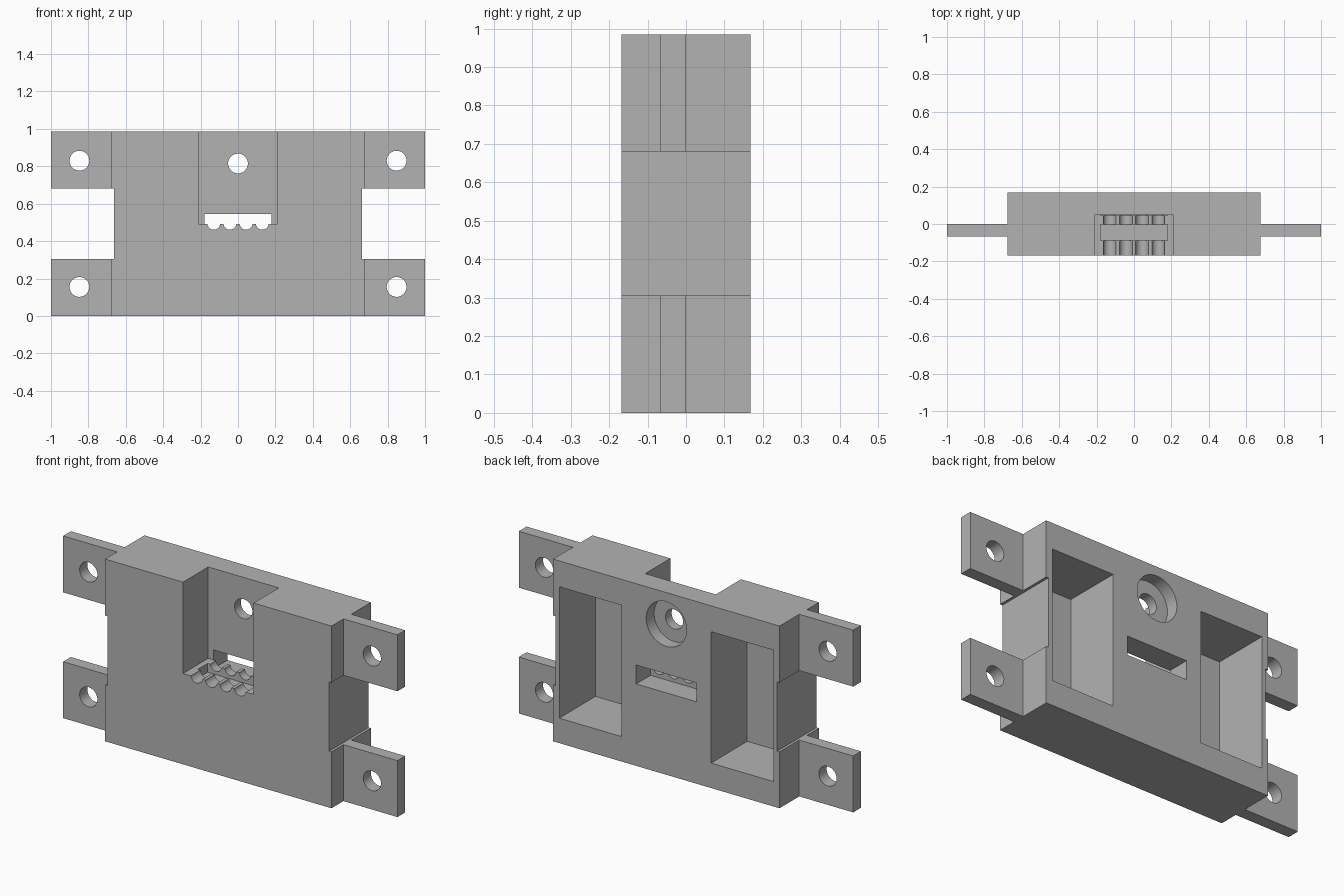
import bpy
import bmesh
import math
from mathutils import Matrix, Vector

default = bpy.data.objects.get("Cube")
if default:
    bpy.data.objects.remove(default, do_unlink=True)

grey = bpy.data.materials.new("matte_grey")
grey.use_nodes = True
colour = (0.45, 0.45, 0.45, 1)
grey.diffuse_color = colour
grey.node_tree.nodes["Principled BSDF"].inputs["Base Color"].default_value = colour

HEIGHT = 0.985
HALF_DEPTH = 0.168
BODY_X = 0.677


def make_object(name, bm):
    bmesh.ops.recalc_face_normals(bm, faces=bm.faces)
    mesh = bpy.data.meshes.new(name)
    bm.to_mesh(mesh)
    bm.free()
    mesh.materials.append(grey)
    obj = bpy.data.objects.new(name, mesh)
    bpy.context.collection.objects.link(obj)
    return obj


def cut(target, bm):
    """Subtract a solid from the target and throw the cutter away."""
    cutter = make_object("cutter", bm)
    cutter.hide_render = True
    mod = target.modifiers.new("cut", "BOOLEAN")
    mod.operation = "DIFFERENCE"
    mod.solver = "EXACT"
    mod.object = cutter
    bpy.context.view_layer.objects.active = target
    bpy.ops.object.modifier_apply(modifier=mod.name)
    bpy.data.objects.remove(cutter, do_unlink=True)


def cut_box(target, x, y, z):
    lo, hi = Vector((x[0], y[0], z[0])), Vector((x[1], y[1], z[1]))
    bm = bmesh.new()
    bmesh.ops.create_cube(bm, size=1, matrix=Matrix.Translation((lo + hi) / 2)
                          @ Matrix.Diagonal((*(hi - lo), 1)))
    cut(target, bm)


def cut_hole(target, x, z, radius, y, sides=40):
    """Subtract a cylinder that runs along y."""
    bm = bmesh.new()
    place = Matrix.Translation((x, (y[0] + y[1]) / 2, z))
    bmesh.ops.create_cone(bm, cap_ends=True, segments=sides, radius1=radius,
                          radius2=radius, depth=y[1] - y[0],
                          matrix=place @ Matrix.Rotation(math.pi / 2, 4, "X"))
    cut(target, bm)


# Housing with side flanges: a plan outline extruded upwards
flange_front, flange_back = -0.066, 0.0
right_half = [(BODY_X, -HALF_DEPTH), (BODY_X, flange_front), (1, flange_front),
              (1, flange_back), (BODY_X, flange_back), (BODY_X, HALF_DEPTH)]
outline = right_half + [(-x, y) for x, y in reversed(right_half)]
bm = bmesh.new()
base = bm.faces.new([bm.verts.new((x, y, 0)) for x, y in outline])
top = bmesh.ops.extrude_face_region(bm, geom=[base])["geom"]
bmesh.ops.translate(bm, vec=(0, 0, HEIGHT),
                    verts=[v for v in top if isinstance(v, bmesh.types.BMVert)])
housing = make_object("mounting_housing", bm)

for side in (-1, 1):
    # Side recess that splits each flange into two tabs
    cut_box(housing, sorted((side * 0.663, side * 1.1)), (-0.3, 0.3), (0.305, 0.68))
    # Deep pocket in the back
    cut_box(housing, sorted((side * 0.268, side * 0.64)), (-0.14, 0.3), (0.135, 0.845))
    # Screw holes in the tabs
    for z in (0.155, 0.83):
        cut_hole(housing, side * 0.848, z, 0.053, (-0.12, 0.05))

# Front notch, open at the top
cut_box(housing, (-0.211, 0.211), (-0.3, 0.047), (0.491, 1.1))
# Centre screw hole with a counterbore in the back
cut_hole(housing, 0, 0.815, 0.053, (0, 0.15))
cut_hole(housing, 0, 0.815, 0.121, (0.1, 0.3))
# Slot through the back wall and the strap trench in the notch floor
cut_box(housing, (-0.18, 0.18), (0.046, 0.3), (0.443, 0.545))
cut_box(housing, (-0.18, 0.18), (-0.088, -0.002), (0.443, 0.6))
# Wire grooves in the notch floor
for i in range(4):
    cut_hole(housing, (i - 1.5) * 0.0865, 0.496, 0.035, (-0.25, 0.06), 24)

housing.select_set(True)
bpy.context.view_layer.objects.active = housing
bpy.ops.object.shade_smooth_by_angle(angle=math.radians(30))
